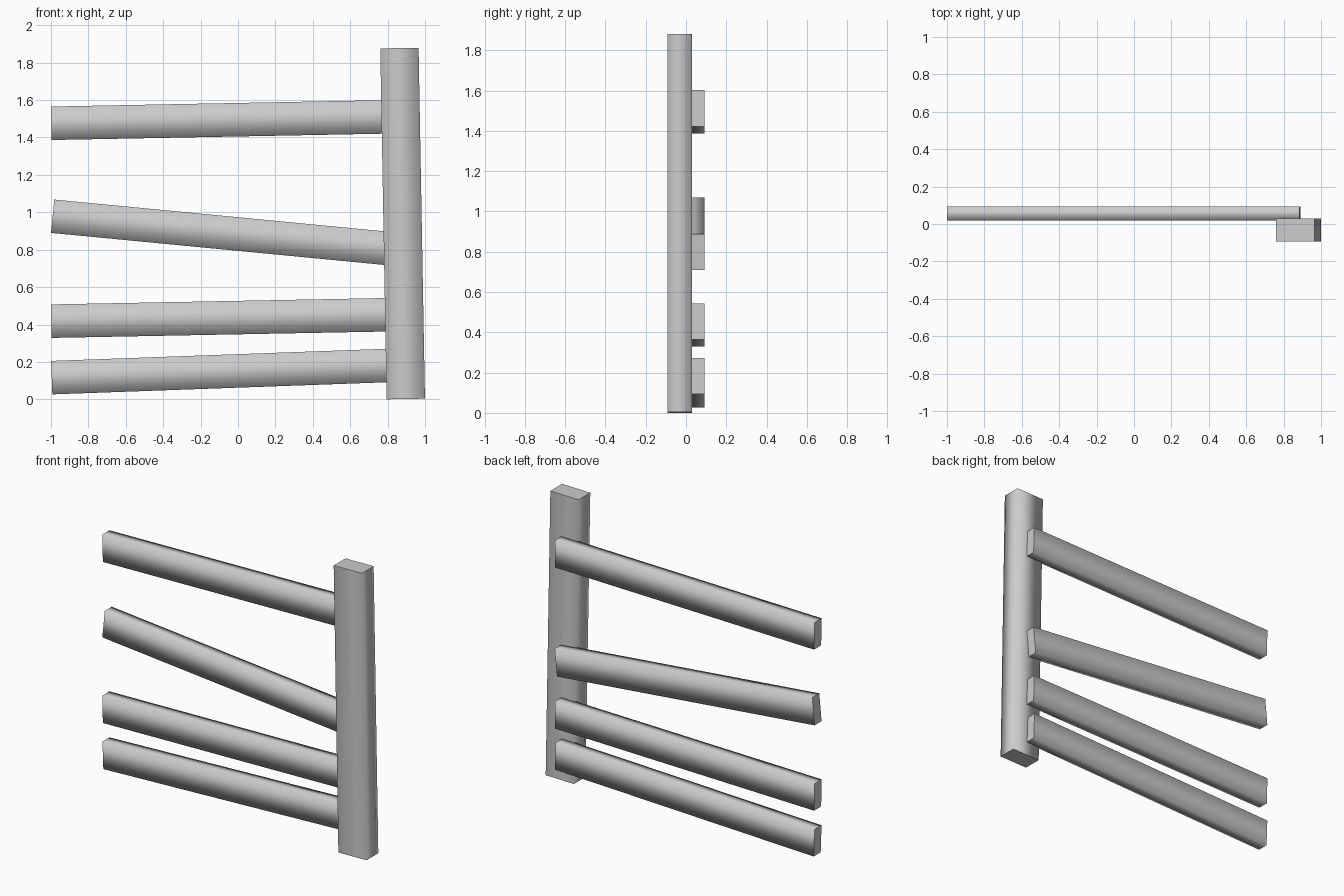
import bpy, bmesh
from mathutils import Vector, Matrix

if "Cube" in bpy.data.objects:
    bpy.data.objects.remove(bpy.data.objects["Cube"])


def plank(name, start, end, width, y0, y1):
    """Board between two (x, z) end centres, spanning y0..y1 in depth."""
    a = Vector((start[0], (y0 + y1) / 2, start[1]))
    b = Vector((end[0], (y0 + y1) / 2, end[1]))
    along = (b - a).normalized()
    depth = Vector((0, 1, 0))
    across = along.cross(depth)
    frame = Matrix((along, depth, across)).transposed().to_4x4()
    size = Matrix.Diagonal(((b - a).length, y1 - y0, width, 1))

    bm = bmesh.new()
    bmesh.ops.create_cube(bm, size=1, matrix=frame @ size)
    bmesh.ops.recalc_face_normals(bm, faces=bm.faces)
    # long sides shade smoothly into each other, cut ends stay flat
    for f in bm.faces:
        f.smooth = abs(f.normal.dot(along)) < 0.5
    mesh = bpy.data.meshes.new(name)
    bm.to_mesh(mesh)
    bm.free()
    obj = bpy.data.objects.new(name, mesh)
    obj.location = (a + b) / 2
    bpy.context.collection.objects.link(obj)


# leaning upright post
plank("fence_post", (0.897, 0.002), (0.863, 1.878), 0.205, -0.093, 0.029)

# crooked rails behind the post: left and right end centres
rails = [
    ((-0.996, 0.116), (0.885, 0.184)),
    ((-0.998, 0.418), (0.887, 0.454)),
    ((-0.991, 0.979), (0.881, 0.799)),
    ((-0.998, 1.476), (0.887, 1.512)),
]
for i, (left, right) in enumerate(rails, 1):
    plank(f"fence_rail_{i}", left, right, 0.179, 0.02, 0.093)
